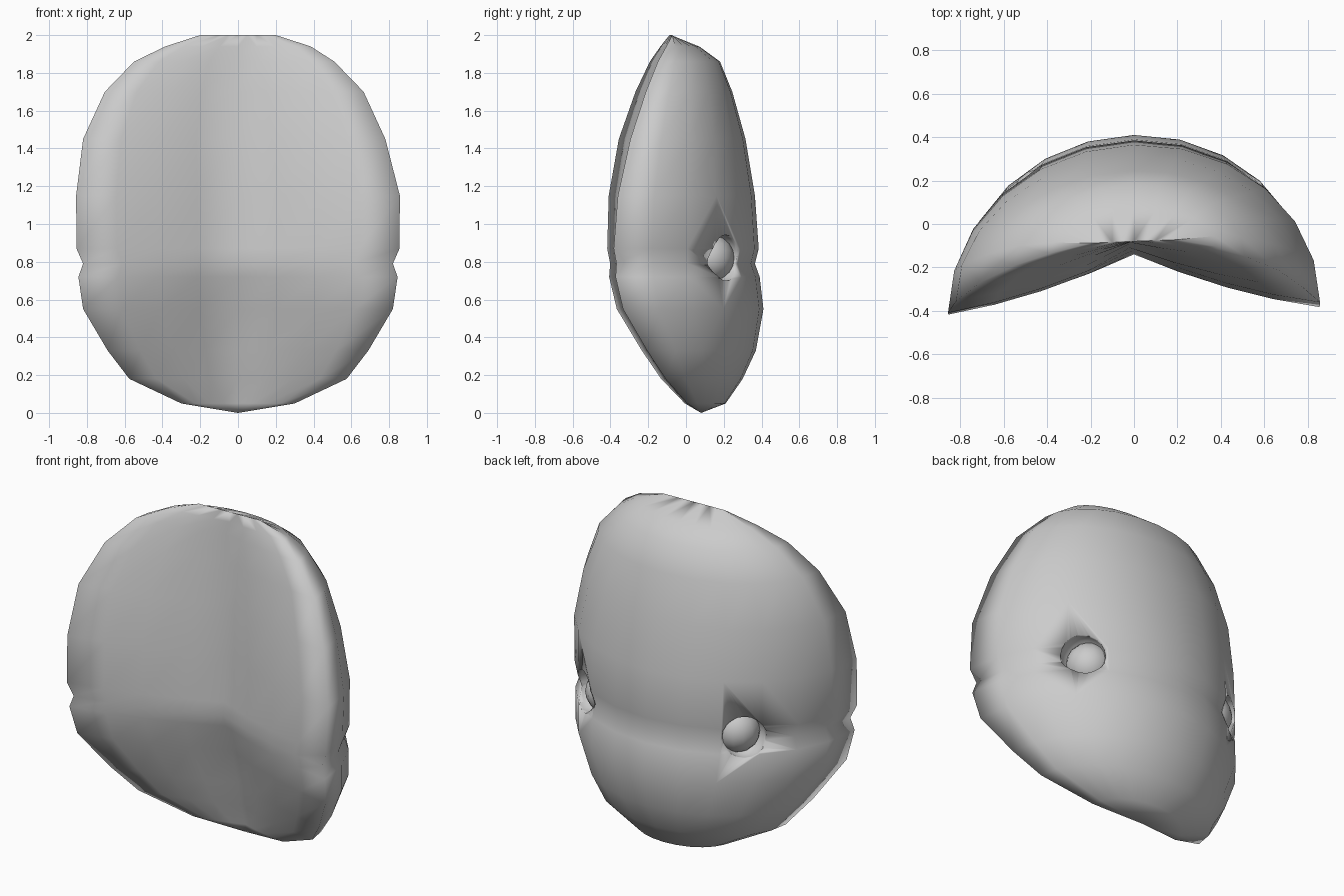
import bpy, bmesh
from math import sin, cos, pi
from mathutils import Vector

if "Cube" in bpy.data.objects:
    bpy.data.objects.remove(bpy.data.objects["Cube"])

grey = bpy.data.materials.new("plain_grey")
grey.use_nodes = True
colour = (0.6, 0.6, 0.6, 1)
grey.diffuse_color = colour
grey.node_tree.nodes["Principled BSDF"].inputs["Base Color"].default_value = colour

# Height, half width, rim y, front centre y, back centre y
ROWS = [
    (0, 0, .08, .08, .08),
    (.05, .3, 0, .07, .21),
    (.18, .575, -.12, .03, .3),
    (.33, .69, -.22, 0, .37),
    (.55, .82, -.35, -.06, .41),
    (.72, .845, -.39, -.12, .39),
    (.79, .82, -.385, -.14, .365),
    (.87, .855, -.4, -.135, .385),
    (1.15, .857, -.385, -.12, .365),
    (1.45, .8, -.325, -.11, .315),
    (1.7, .685, -.24, -.09, .245),
    (1.86, .53, -.17, -.085, .18),
    (1.94, .385, -.12, -.08, .07),
    (2, .2, -.08, -.08, -.08),
]
BACK_SEGMENTS = 12
FRONT_STEPS = (-1, -.75, -.5, -.25, 0, .25, .5, .75)


def activate(obj):
    bpy.ops.object.select_all(action='DESELECT')
    obj.select_set(True)
    bpy.context.view_layer.objects.active = obj


def make_object(name, bm):
    mesh = bpy.data.meshes.new(name)
    bm.to_mesh(mesh)
    bm.free()
    mesh.materials.append(grey)
    obj = bpy.data.objects.new(name, mesh)
    bpy.context.collection.objects.link(obj)
    activate(obj)
    bpy.ops.object.shade_smooth()
    return obj


def section(z, w, rim, front, back):
    """Closed cross-section: domed back, then hollow front."""
    points = []
    for i in range(BACK_SEGMENTS):
        a = pi * i / BACK_SEGMENTS
        points.append((w * cos(a), rim + (back - rim) * sin(a)))
    for s in FRONT_STEPS:
        t = abs(s)
        points.append((w * s, front + (rim - front) * t * (1.5 - t / 2)))
    # Slight lopsidedness, turning more towards the top
    shift = -.02 if 1.3 < z < 1.9 else 0
    twist = .02 + .02 * min(1, max(0, (z - .9) / .6))
    return [Vector((x + shift, y + twist * x, z)) for x, y in points]


def make_head():
    bm = bmesh.new()
    rings = [[bm.verts.new(p) for p in section(*row)] for row in ROWS]
    count = len(rings[0])
    for low, high in zip(rings, rings[1:]):
        for i in range(count):
            j = (i + 1) % count
            bm.faces.new((low[i], low[j], high[j], high[i]))
    bmesh.ops.remove_doubles(bm, verts=bm.verts, dist=.0005)
    bmesh.ops.recalc_face_normals(bm, faces=bm.faces)
    return make_object("curved_head", bm)


def make_ball(name, centre, radius):
    bm = bmesh.new()
    bmesh.ops.create_uvsphere(bm, u_segments=14, v_segments=10, radius=radius)
    bmesh.ops.translate(bm, verts=bm.verts, vec=centre)
    return make_object(name, bm)


head = make_head()

# Eye sockets and recessed eyeballs
for name, side in (("left", 1), ("right", -1)):
    cutter = make_ball(name + "_socket_cutter", (side * .525, .19, .82), .125)
    cutter.hide_render = True
    activate(head)
    cut = head.modifiers.new("socket", 'BOOLEAN')
    cut.operation = 'DIFFERENCE'
    cut.solver = 'EXACT'
    cut.object = cutter
    bpy.ops.object.modifier_apply(modifier=cut.name)
    bpy.data.objects.remove(cutter)
    make_ball(name + "_eye", (side * .43, .125, .82), .13)
